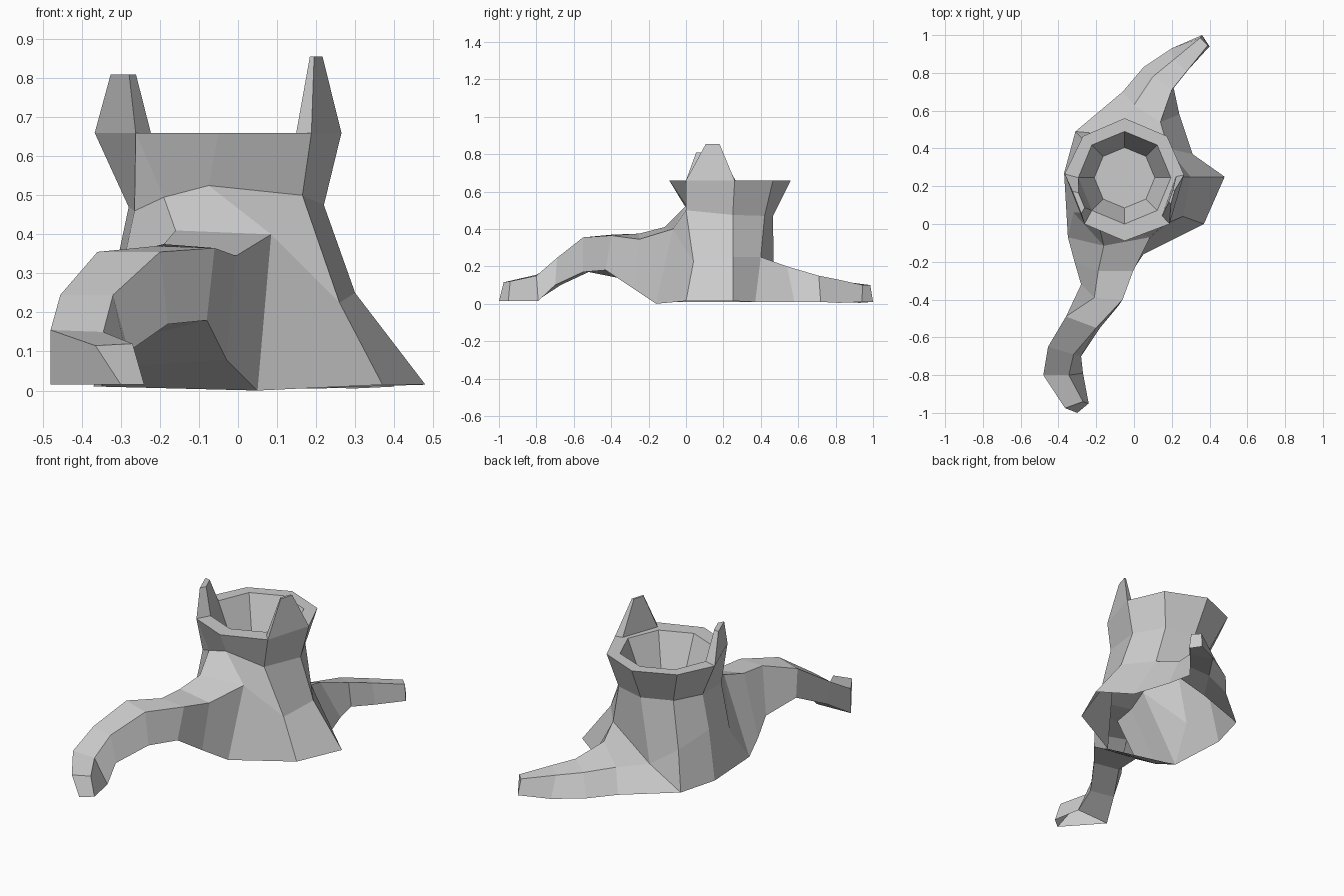
import bpy
import bmesh
from math import sin, cos, pi
from mathutils import Vector

default_cube = bpy.data.objects.get("Cube")
if default_cube:
    bpy.data.objects.remove(default_cube, do_unlink=True)

TOP = 0.66       # height of the rim
GROUND = 0.03    # faces wholly below this are left open
SPLIT = 5        # rim corner that fans out into two columns below

# One plain grey for everything
grey = bpy.data.materials.new("plain grey")
grey.use_nodes = True
colour = (0.6, 0.6, 0.6, 1)
grey.diffuse_color = colour
grey.node_tree.nodes["Principled BSDF"].inputs["Base Color"].default_value = colour


def make_object(name, bm):
    """Tidy the mesh and link it as a flat shaded object."""
    bmesh.ops.remove_doubles(bm, verts=bm.verts, dist=0.0005)
    bmesh.ops.recalc_face_normals(bm, faces=bm.faces)
    mesh = bpy.data.meshes.new(name)
    bm.to_mesh(mesh)
    bm.free()
    mesh.materials.append(grey)
    obj = bpy.data.objects.new(name, mesh)
    bpy.context.collection.objects.link(obj)
    return obj


def add_face(bm, points):
    """Add a face with its own vertices; duplicates are welded later."""
    unique = []
    for p in map(Vector, points):
        if all((p - q).length > 0.001 for q in unique):
            unique.append(p)
    if len(unique) > 2 and max(p.z for p in unique) > GROUND:
        bm.faces.new([bm.verts.new(p) for p in unique])


def bridge(bm, ring_a, ring_b, skip=()):
    """Join two rings of equal count with faces, leaving out skipped sides."""
    count = len(ring_a)
    for i in range(count):
        if i not in skip:
            j = (i + 1) % count
            add_face(bm, (ring_a[i], ring_a[j], ring_b[j], ring_b[i]))


def split_corner(ring):
    """Repeat one corner so that the ring matches the columns below."""
    return ring[:SPLIT] + [ring[SPLIT]] + ring[SPLIT:]


def octagon(cx, cy, radius, z):
    return split_corner([Vector((cx + radius * cos(pi * i / 4),
                                 cy + radius * sin(pi * i / 4), z))
                         for i in range(8)])


# Rings of the stump, counted from +x towards the back
rim = split_corner([Vector((x, y, TOP)) for x, y in (
    (.265, .26), (.175, .465), (-.05, .56), (-.27, .465),
    (-.367, .265), (-.262, 0), (-.05, -.09), (.188, 0))])
inner_rim = octagon(-0.05, 0.245, 0.245, TOP)
hollow_floor = octagon(-0.05, 0.245, 0.16, 0.45)

neck = [(.22, .25, .475), (.13, .42, .47), (-.04, .465, .47), (-.2, .4, .47),
        (-.28, .25, .47), (-.265, .06, .46), (-.19, .01, .495),
        (-.075, 0, .525), (.165, 0, .5)]
waist = [(.3, .25, .25), (.18, .4, .25), (-.1, .47, .11), (-.26, .44, .22),
         (-.32, .25, .28), (-.32, .06, .2), (-.16, -.115, .41),
         (.085, -.07, .4), (.26, .04, .225)]
foot = [(.48, .25, .015), (.31, .37, .01), (-.31, .49, .01), (-.31, .49, .01),
        (-.37, .27, .01), (-.35, -.07, .01), (-.35, -.07, .01),
        (.05, -.16, 0), (.37, 0, .015)]

BACK_GAP, FRONT_GAP = 1, 6   # sides where the roots leave the stump

# Stump: open underneath, with a cup-shaped hollow on top
bm = bmesh.new()
bridge(bm, foot, waist, skip=(BACK_GAP, FRONT_GAP))
bridge(bm, waist, neck)
bridge(bm, neck, rim)
bridge(bm, rim, inner_rim)
bridge(bm, inner_rim, hollow_floor)
add_face(bm, hollow_floor)
make_object("stump", bm)


def make_root(name, rings):
    """Loft four-sided rings and close the tip."""
    bm = bmesh.new()
    for ring_a, ring_b in zip(rings, rings[1:]):
        bridge(bm, ring_a, ring_b)
    add_face(bm, rings[-1])
    return make_object(name, bm)


# Front root: arches off the ground and bends down to its tip
make_root("front_root", [
    (waist[6], waist[7], foot[7], foot[6]),
    [(-.19, -.25, .375), (-.005, -.25, .345), (-.03, -.28, .08), (-.315, -.2, .06)],
    [(-.21, -.39, .37), (-.06, -.4, .365), (-.08, -.43, .18), (-.28, -.32, .13)],
    [(-.36, -.49, .355), (-.2, -.55, .355), (-.18, -.55, .17), (-.33, -.52, .17)],
    [(-.455, -.65, .245), (-.32, -.69, .245), (-.28, -.7, .1), (-.42, -.67, .1)],
    [(-.48, -.8, .155), (-.345, -.8, .15), (-.27, -.79, .015), (-.48, -.8, .015)],
    [(-.365, -.975, .115), (-.27, -.94, .12), (-.24, -.95, .015), (-.3, -1, .015)],
])

# Back root: lies along the ground, open below, and tapers to its tip
make_root("back_root", [
    (foot[2], waist[2], waist[1], foot[1]),
    [(-.06, .7, .01), (0, .63, .125), (.14, .54, .2), (.24, .58, .01)],
    [(.05, .83, .01), (.1, .78, .125), (.2, .71, .15), (.21, .72, .01)],
    [(.2, .93, .005), (.21, .87, .115), (.28, .81, .13), (.29, .82, .005)],
    [(.36, 1, .01), (.35, .985, .1), (.39, .945, .1), (.4, .94, .01)],
])


def make_spike(name, side, tip, taper, depth):
    """Raise a tapered splinter from one side of the rim."""
    nxt = (side + 1) % len(rim)
    base = [rim[side], rim[nxt],
            rim[nxt].lerp(inner_rim[nxt], depth),
            rim[side].lerp(inner_rim[side], depth)]
    centre = sum(base, Vector()) / len(base)
    crown = [Vector(tip) + (p - centre) * taper for p in base]
    bm = bmesh.new()
    bridge(bm, base, crown)
    add_face(bm, crown)
    return make_object(name, bm)


# Two splinters standing on the rim
make_spike("left_splinter", 8, (.2, .145, .855), 0.28, 0.6)
make_spike("right_splinter", 4, (-.29, .12, .81), 0.45, 1.0)
